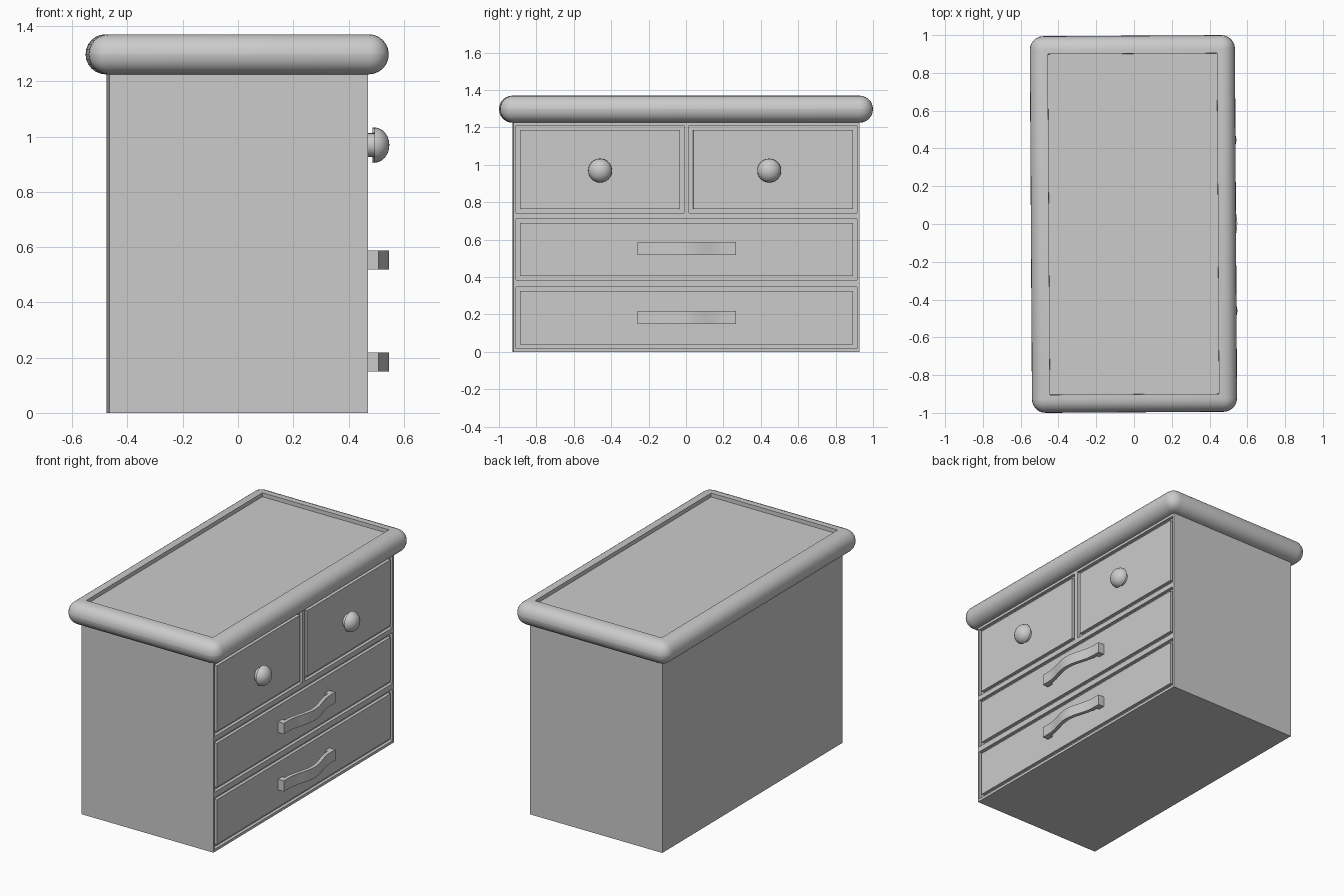
import bpy, bmesh, math
from mathutils import Matrix, Vector

if "Cube" in bpy.data.objects:
    bpy.data.objects.remove(bpy.data.objects["Cube"])

FRONT = 0.468          # x of the drawer side of the body
parts = []


def finish(name, bm, smooth=False):
    bmesh.ops.recalc_face_normals(bm, faces=bm.faces)
    me = bpy.data.meshes.new(name)
    bm.to_mesh(me)
    bm.free()
    ob = bpy.data.objects.new(name, me)
    bpy.context.collection.objects.link(ob)
    parts.append(ob)
    if smooth:
        bpy.ops.object.select_all(action='DESELECT')
        ob.select_set(True)
        bpy.context.view_layer.objects.active = ob
        bpy.ops.object.shade_smooth_by_angle(angle=math.radians(35))
    return ob


def add_box(bm, lo, hi):
    lo, hi = Vector(lo), Vector(hi)
    m = Matrix.Translation((lo + hi) / 2) @ Matrix.Diagonal((*(hi - lo), 1))
    bmesh.ops.create_cube(bm, size=1, matrix=m)


# Drawer openings: y0, y1, z0, z1
openings = {
    "bottom_drawer": (-0.912, 0.912, 0.017, 0.348),
    "middle_drawer": (-0.912, 0.912, 0.384, 0.711),
    "top_left_drawer": (-0.912, -0.014, 0.743, 1.209),
    "top_right_drawer": (0.014, 0.912, 0.743, 1.209),
}
DEPTH, GAP = 0.02, 0.022

# Body with shallow drawer openings
bm = bmesh.new()
add_box(bm, (-FRONT, -0.924, 0), (FRONT, 0.924, 1.235))
body = finish("body", bm)

bm = bmesh.new()
for y0, y1, z0, z1 in openings.values():
    add_box(bm, (FRONT - DEPTH, y0, z0), (FRONT + 0.1, y1, z1))
cutter = finish("opening_cutter", bm)
cutter.hide_render = True
mod = body.modifiers.new("openings", 'BOOLEAN')
mod.operation = 'DIFFERENCE'
mod.solver = 'EXACT'
mod.object = cutter
bpy.context.view_layer.objects.active = body
bpy.ops.object.modifier_apply(modifier=mod.name)
parts.remove(cutter)
bpy.data.objects.remove(cutter)

# Drawer fronts, flush with the body and surrounded by a gap
for name, (y0, y1, z0, z1) in openings.items():
    bm = bmesh.new()
    add_box(bm, (FRONT - DEPTH - 0.005, y0 + GAP, z0 + GAP), (FRONT, y1 - GAP, z1 - GAP))
    finish(name, bm)

# Rounded top slab with a sunken panel
bm = bmesh.new()
add_box(bm, (-0.543, -0.997, 1.225), (0.543, 0.997, 1.37))
bmesh.ops.bevel(bm, geom=bm.edges[:], offset=0.072, segments=6, profile=0.5, affect='EDGES')
bm.normal_update()
top = max(bm.faces, key=lambda f: f.calc_area() * f.normal.z)
bmesh.ops.inset_region(bm, faces=[top], thickness=0.033)
bmesh.ops.inset_region(bm, faces=[top], thickness=0.0005)
bmesh.ops.translate(bm, verts=top.verts[:], vec=(0, 0, -0.025))
finish("top_slab", bm, smooth=True)


# Round knobs turned about the x axis
def knob(name, y, z):
    prof = [(0, 0.043), (0.027, 0.043), (0.025, 0.064)]
    prof += [(0.025 + 0.055 * math.sin(a), 0.064 * math.cos(a))
             for a in (math.radians(15 * i) for i in range(1, 6))]
    prof.append((0.08, 0))
    bm = bmesh.new()
    vs = [bm.verts.new((FRONT + x, y, z + r)) for x, r in prof]
    es = [bm.edges.new(p) for p in zip(vs, vs[1:])]
    bmesh.ops.spin(bm, geom=vs + es, cent=(0, y, z), axis=(1, 0, 0),
                   angle=2 * math.pi, steps=24)
    bmesh.ops.remove_doubles(bm, verts=bm.verts, dist=1e-4)
    finish(name, bm, smooth=True)


knob("left_knob", -0.462, 0.969)
knob("right_knob", 0.442, 0.969)


# Bowed handles: a bell-shaped bar on two square feet
def handle(name, z0, z1):
    def bow(y):
        return 0.04 * (0.5 + 0.5 * math.cos(math.pi * min(1, abs(y) / 0.21)))
    end, foot, n = 0.263, 0.22, 14
    outer = [(0.042, -end)]
    outer += [(0.042 + bow(y), y) for y in (-0.21 + 0.42 * i / n for i in range(n + 1))]
    outer += [(0.042, end), (-0.002, end), (-0.002, foot)]
    inner = [(0.018 + bow(y), y) for y in (0.22 - 0.44 * i / n for i in range(n + 1))]
    inner += [(-0.002, -foot), (-0.002, -end)]
    bm = bmesh.new()
    f = bm.faces.new([bm.verts.new((FRONT + x, y, z0)) for x, y in outer + inner])
    ext = bmesh.ops.extrude_face_region(bm, geom=[f], use_keep_orig=True)
    bmesh.ops.translate(bm, vec=(0, 0, z1 - z0),
                        verts=[v for v in ext["geom"] if isinstance(v, bmesh.types.BMVert)])
    finish(name, bm, smooth=True)


handle("middle_handle", 0.519, 0.588)
handle("bottom_handle", 0.15, 0.219)

# The whole chest stands very slightly turned
turn = Matrix.Translation((-0.003, 0, 0)) @ Matrix.Rotation(0.006, 4, 'Z')
for ob in parts:
    ob.data.transform(turn)
